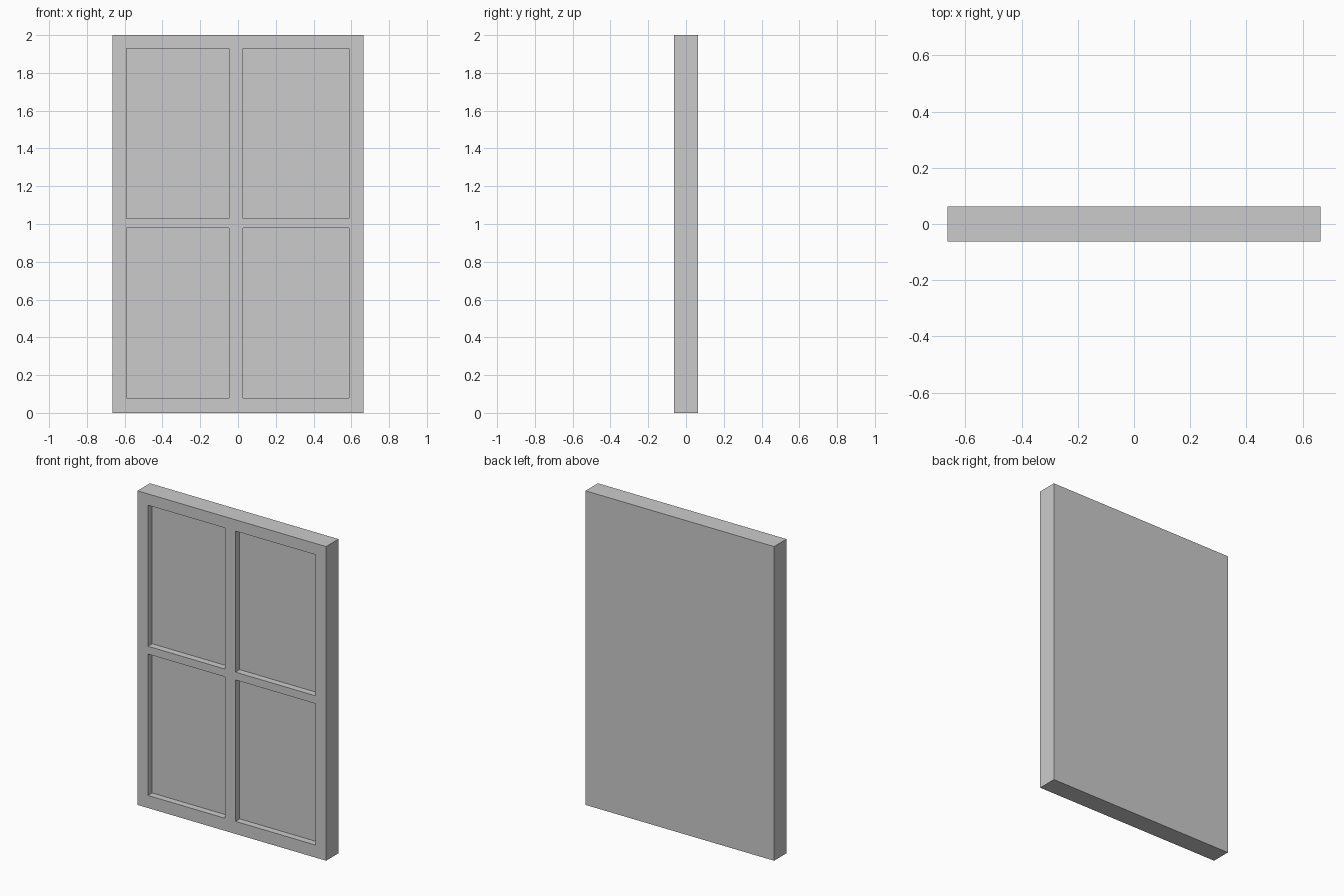
import bpy, bmesh
from mathutils import Vector

if "Cube" in bpy.data.objects:
    bpy.data.objects.remove(bpy.data.objects["Cube"])

HALF_DEPTH = 0.0625
RECESS = 0.042
XS = [-0.664, -0.59, -0.047, 0.026, 0.588, 0.664]   # stile and mullion lines
ZS = [0.0, 0.08, 0.98, 1.03, 1.928, 2.0]            # rail and crossbar lines

bm = bmesh.new()

# Front face laid out as a grid of frame bars and panes
grid = [[bm.verts.new((x, -HALF_DEPTH, z)) for x in XS] for z in ZS]
panes = []
for j in range(len(ZS) - 1):
    for i in range(len(XS) - 1):
        f = bm.faces.new((grid[j][i], grid[j][i + 1], grid[j + 1][i + 1], grid[j + 1][i]))
        if i in (1, 3) and j in (1, 3):
            panes.append(f)

# Sides and solid back
rim = [e for e in bm.edges if e.is_boundary]
ext = bmesh.ops.extrude_edge_only(bm, edges=rim)["geom"]
bmesh.ops.translate(bm, vec=Vector((0, 2 * HALF_DEPTH, 0)),
                    verts=[g for g in ext if isinstance(g, bmesh.types.BMVert)])
bmesh.ops.holes_fill(bm, edges=[e for e in bm.edges if e.is_boundary], sides=0)

# Four recessed panes
for pane in panes:
    new = bmesh.ops.extrude_discrete_faces(bm, faces=[pane])["faces"]
    bmesh.ops.translate(bm, vec=Vector((0, RECESS, 0)), verts=new[0].verts[:])

bmesh.ops.remove_doubles(bm, verts=bm.verts[:], dist=1e-5)
bmesh.ops.recalc_face_normals(bm, faces=bm.faces[:])

mesh = bpy.data.meshes.new("window")
bm.to_mesh(mesh)
bm.free()
bpy.context.collection.objects.link(bpy.data.objects.new("window", mesh))
